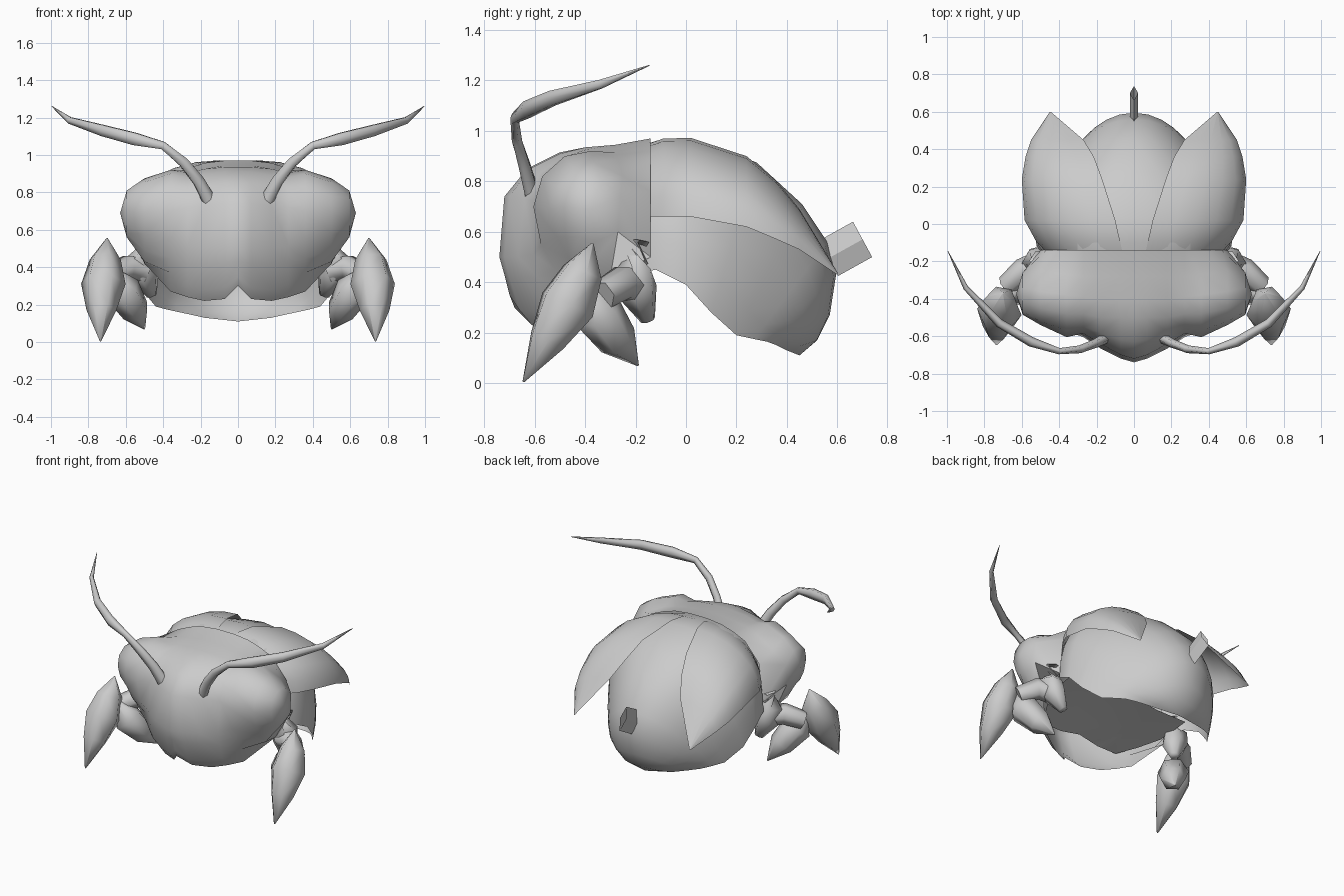
import bpy, bmesh, math
from mathutils import Vector

if "Cube" in bpy.data.objects:
    bpy.data.objects.remove(bpy.data.objects["Cube"])

grey = bpy.data.materials.new("plain_grey")
grey.diffuse_color = (0.6, 0.6, 0.6, 1)
grey.use_nodes = True
grey.node_tree.nodes["Principled BSDF"].inputs["Base Color"].default_value = grey.diffuse_color


def finish(name, bm, mirror=True, angle=60, outward=None):
    """Turn a bmesh into a smooth object, optionally mirrored across x."""
    bmesh.ops.remove_doubles(bm, verts=bm.verts, dist=0.0005)
    bmesh.ops.recalc_face_normals(bm, faces=bm.faces)
    if outward:
        c = Vector(outward)
        if sum((f.calc_center_median() - c).dot(f.normal) * f.calc_area() for f in bm.faces) < 0:
            bmesh.ops.reverse_faces(bm, faces=bm.faces)
    me = bpy.data.meshes.new(name)
    bm.to_mesh(me)
    bm.free()
    ob = bpy.data.objects.new(name, me)
    bpy.context.collection.objects.link(ob)
    me.materials.append(grey)
    if mirror:
        m = ob.modifiers.new("mirror", 'MIRROR')
        m.merge_threshold = 0.001
    bpy.ops.object.select_all(action='DESELECT')
    ob.select_set(True)
    bpy.context.view_layer.objects.active = ob
    bpy.ops.object.shade_smooth_by_angle(angle=math.radians(angle))
    return ob


def loft(bm, rings, closed=False):
    """Bridge rows of points with quads."""
    rows = [[bm.verts.new(p) for p in r] for r in rings]
    for a, b in zip(rows, rows[1:]):
        n = len(a)
        for i in range(n if closed else n - 1):
            j = (i + 1) % n
            bm.faces.new((a[i], a[j], b[j], b[i]))
    return rows


def tube(name, path, sides=6, flat=1.0):
    """Tapered limb through (x, y, z, radius) stations, mirrored."""
    pts = [Vector(p[:3]) for p in path]
    rings = []
    for i, p in enumerate(pts):
        d = pts[min(i + 1, len(pts) - 1)] - pts[max(i - 1, 0)]
        q = d.to_track_quat('Z', 'Y')
        r = path[i][3]
        rings.append([p + q @ Vector((r * flat * math.cos(a), r * math.sin(a), 0))
                      for a in (2 * math.pi * k / sides for k in range(sides))])
    bm = bmesh.new()
    rows = loft(bm, rings, True)
    for r in (rows[0], rows[-1]):
        bm.faces.new(r)
    return finish(name, bm, angle=75)


# Head with eye bulges: side profiles (y, z) from the nape over the brow to the jaw
head = [
    (0.0, [(-.28, .945), (-.40, .935), (-.50, .915), (-.63, .85), (-.72, .74), (-.74, .5), (-.72, .43), (-.70, .35), (-.68, .30)]),
    (.07, [(-.28, .945), (-.40, .935), (-.50, .91), (-.62, .85), (-.70, .74), (-.72, .5), (-.70, .42), (-.66, .29), (-.61, .23)]),
    (.18, [(-.28, .93), (-.40, .925), (-.50, .89), (-.58, .83), (-.64, .73), (-.665, .5), (-.645, .42), (-.60, .28), (-.55, .22)]),
    (.27, [(-.28, .915), (-.39, .905), (-.48, .88), (-.55, .82), (-.585, .72), (-.605, .51), (-.59, .42), (-.56, .31), (-.50, .24)]),
    (.36, [(-.27, .89), (-.38, .92), (-.48, .90), (-.57, .82), (-.605, .7), (-.575, .55), (-.52, .45), (-.50, .37), (-.45, .27)]),
    (.50, [(-.25, .82), (-.36, .875), (-.45, .855), (-.52, .78), (-.54, .69), (-.51, .58), (-.46, .49), (-.41, .43), (-.30, .42)]),
    (.595, [(-.26, .74), (-.34, .81), (-.41, .81), (-.47, .77), (-.485, .7), (-.46, .62), (-.42, .58), (-.36, .56), (-.27, .60)]),
]
# Pinched neck edge (x, z) overlapping the abdomen
neck = [(0, .97), (.07, .97), (.18, .957), (.27, .93), (.36, .89), (.47, .76), (.50, .50)]
bm = bmesh.new()
rows = loft(bm, [[(nx, -.14, nz)] + [(x, y, z) for y, z in prof] for (x, prof), (nx, nz) in zip(head, neck)])
a, b = rows[-2], rows[-1]
bm.faces.new((a[0], b[0], b[-1], a[-1]))
tip = bm.verts.new((.63, -.375, .69))
ring = b[1:]
for i in range(len(ring)):
    bm.faces.new((ring[i], ring[(i + 1) % len(ring)], tip))
bm.faces.new((b[0], b[1], b[-1]))
finish("head", bm, angle=70, outward=(.2, -.3, .6))

# Throat sheet under the head and thorax
bm = bmesh.new()
loft(bm, [[(0, y, z + .03), (w * .5, y, z), (w, y, z)] for y, z, w in
          ((-.54, .38, .30), (-.42, .40, .38), (-.28, .43, .46), (-.05, .46, .47))])
finish("throat", bm, outward=(0, -.3, .9))

# Abdomen shell, open below: (ridge y, ridge z, rim y, rim z, half width, x power, rise power)
arches = [
    (-.25, .92, -.22, .43, .44, .7, .9), (-.1, .966, -.12, .45, .52, .65, .9), (.03, .967, 0, .39, .54, .75, .9),
    (.28, .875, .1, .28, .515, .9, .95), (.46, .71, .2, .19, .44, 1, 1.1), (.56, .56, .27, .175, .385, 1, 1.3),
    (.595, .43, .32, .165, .34, 1, 1.4), (.57, .27, .36, .15, .27, 1, 1.3), (.52, .17, .4, .13, .18, 1, 1),
    (.45, .11, .45, .11, 0, 1, 1),
]
bm = bmesh.new()
rings = []
for cy, cz, ry, rz, w, px, ps in arches:
    ring = []
    for k in range(8):
        t = math.pi / 2 * k / 7
        s, c = math.sin(t) ** ps, math.cos(t) ** px if k < 7 else 0
        ring.append((w * c, ry + (cy - ry) * s, rz + (cz - rz) * s))
    rings.append(ring)
loft(bm, rings)
finish("abdomen", bm, outward=(0.1, .1, .4))

# Wing cases: (y, inner x, inner z, outer x, outer z)
wing = [
    (-.16, .06, .945, .46, .66), (-.09, .075, .970, .525, .66), (.02, .10, .972, .585, .66),
    (.24, .17, .90, .60, .62), (.36, .215, .80, .58, .57), (.45, .27, .69, .55, .53), (.60, .445, .44, .45, .43),
]
bm = bmesh.new()
rings = []
for y, xi, zi, xo, zo in wing:
    ring = []
    for k in range(7):
        t = math.pi / 2 * k / 6
        ring.append((xi + (xo - xi) * math.sin(t), y, zo + (zi - zo) * math.cos(t)))
    rings.append(ring)
loft(bm, rings)
finish("wing_case", bm, outward=(.2, .1, .3))

# Flat diamond-section stinger
bm = bmesh.new()
start, end = Vector((0, .565, .495)), Vector((0, .70, .57))
up = Vector((0, -.038, .07))
side = Vector((.022, 0, 0))
loft(bm, [[p + up, p + side, p - up, p - side] for p in (start, end)], True)
finish("stinger", bm, mirror=False, angle=30)

# Antennae
tube("antenna", [
    (.15, -.61, .75, .04), (.21, -.64, .86, .034), (.29, -.67, .96, .03), (.40, -.68, 1.05, .024),
    (.55, -.63, 1.085, .038), (.72, -.53, 1.13, .034), (.90, -.34, 1.185, .02), (.995, -.145, 1.26, .002)], flat=.7)

# Jointed forelegs
tube("upper_leg", [(.50, -.20, .56, .06), (.52, -.21, .45, .08), (.50, -.19, .36, .08), (.46, -.15, .25, .03)])
tube("thigh", [(.50, -.21, .38, .07), (.59, -.25, .40, .07), (.68, -.33, .35, .06)])
tube("shin", [(.66, -.38, .38, .02), (.62, -.35, .28, .10), (.55, -.27, .17, .08), (.50, -.19, .07, .004)])
tube("claw", [(.70, -.37, .555, .004), (.71, -.41, .44, .085), (.72, -.47, .31, .12),
              (.73, -.55, .17, .08), (.735, -.645, .005, .004)])
